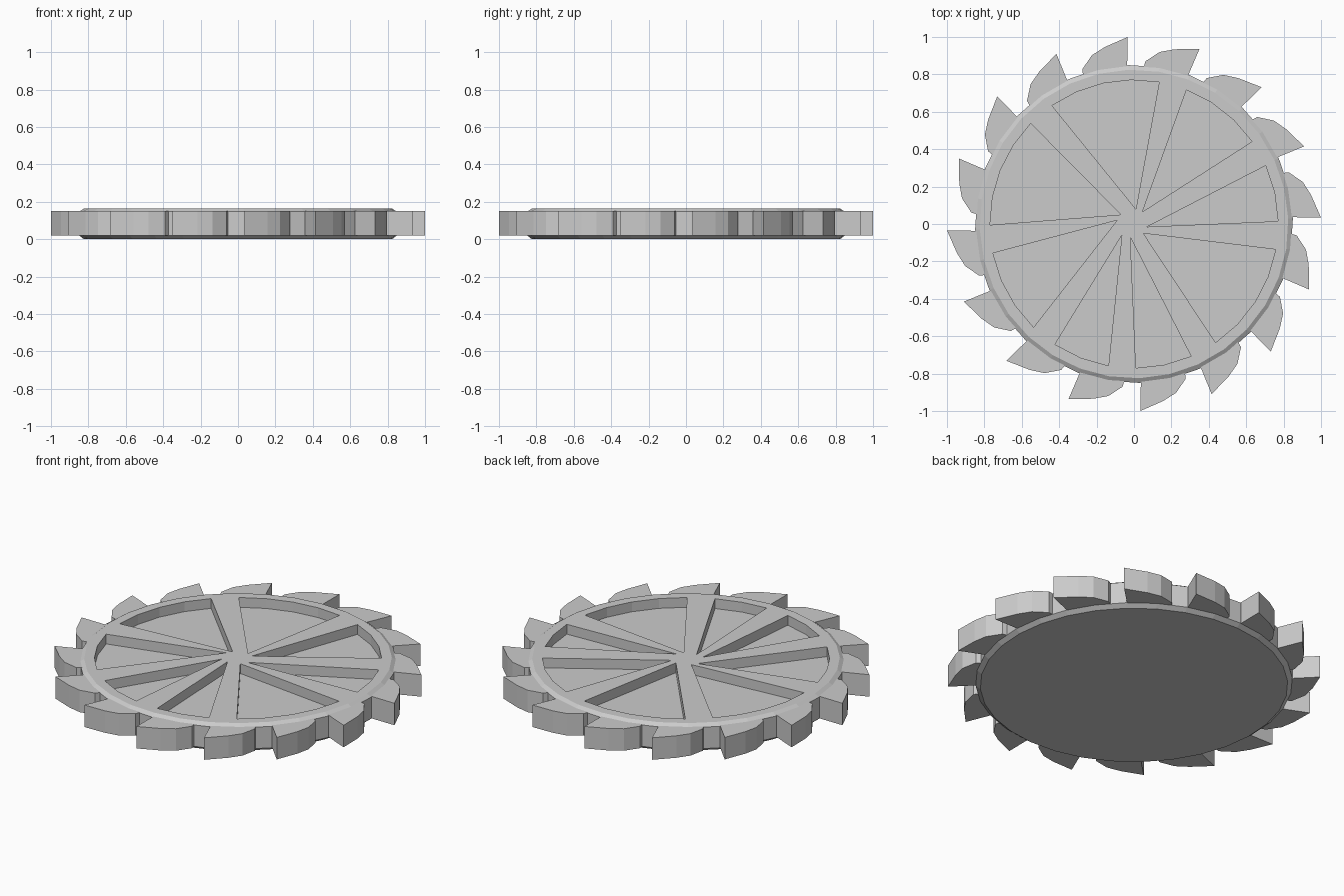
import bpy, bmesh, math
from math import cos, sin, radians, atan2

if "Cube" in bpy.data.objects:
    bpy.data.objects.remove(bpy.data.objects["Cube"])


def new_object(name, bm):
    bmesh.ops.recalc_face_normals(bm, faces=bm.faces)
    mesh = bpy.data.meshes.new(name)
    bm.to_mesh(mesh)
    bm.free()
    obj = bpy.data.objects.new(name, mesh)
    bpy.context.collection.objects.link(obj)
    return obj


def prism(bm, outline, z0, z1):
    low = [bm.verts.new((x, y, z0)) for x, y in outline]
    high = [bm.verts.new((x, y, z1)) for x, y in outline]
    bm.faces.new(low[::-1])
    bm.faces.new(high)
    n = len(outline)
    for i in range(n):
        j = (i + 1) % n
        bm.faces.new((low[i], low[j], high[j], high[i]))


def polar(r, degrees):
    return r * cos(radians(degrees)), r * sin(radians(degrees))


# Wheel body: disc with chamfered rims
SIDES = 32
bm = bmesh.new()
rings = []
for r, z in [(0.825, 0), (0.85, 0.02), (0.85, 0.147), (0.825, 0.163)]:
    rings.append([bm.verts.new((*polar(r, 2 + 360 * i / SIDES), z)) for i in range(SIDES)])
for a, b in zip(rings, rings[1:]):
    for i in range(SIDES):
        j = (i + 1) % SIDES
        bm.faces.new((a[i], a[j], b[j], b[i]))
bm.faces.new(rings[0][::-1])
bm.faces.new(rings[-1])
body = new_object("wheel_body", bm)

# Eight wedge pockets between the spokes: apex and two outer corners (clockwise last)
pockets = [
    ((0.01, 0.08), (0.135, 0.76), (-0.44, 0.635)),
    ((0.045, 0.065), (0.63, 0.44), (0.28, 0.715)),
    ((0.07, -0.015), (0.765, 0.015), (0.70, 0.31)),
    ((0.05, -0.05), (0.43, -0.625), (0.75, -0.135)),
    ((-0.02, -0.07), (0.01, -0.76), (0.30, -0.695)),
    ((-0.065, -0.06), (-0.42, -0.64), (-0.135, -0.75)),
    ((-0.09, 0.02), (-0.75, -0.155), (-0.53, -0.545)),
    ((-0.07, 0.05), (-0.55, 0.535), (-0.77, -0.005)),
]
bm = bmesh.new()
for apex, start, end in pockets:
    a0 = math.degrees(atan2(start[1], start[0]))
    sweep = (math.degrees(atan2(end[1], end[0])) - a0) % 360
    steps = max(2, round(sweep / 11.25))
    arc = [polar(0.77, a0 + sweep * i / steps) for i in range(steps + 1)]
    prism(bm, [apex] + arc, 0.105, 0.3)
cutter = new_object("pocket_cutter", bm)
cutter.hide_render = True

mod = body.modifiers.new("pockets", 'BOOLEAN')
mod.operation = 'DIFFERENCE'
mod.solver = 'EXACT'
mod.object = cutter
bpy.context.view_layer.objects.active = body
body.select_set(True)
bpy.ops.object.modifier_apply(modifier=mod.name)
bpy.data.objects.remove(cutter, do_unlink=True)

# Sixteen curved saw teeth: (radius, angle behind the tip)
tooth = [(0.80, 0.7), (0.835, 0.5), (1.0, 0), (0.959, 7.4), (0.93, 12), (0.872, 16.5), (0.80, 17.5)]
bm = bmesh.new()
for k in range(16):
    prism(bm, [polar(r, 2 + 22.5 * k + a) for r, a in tooth], 0.02, 0.15)
new_object("saw_teeth", bm)
